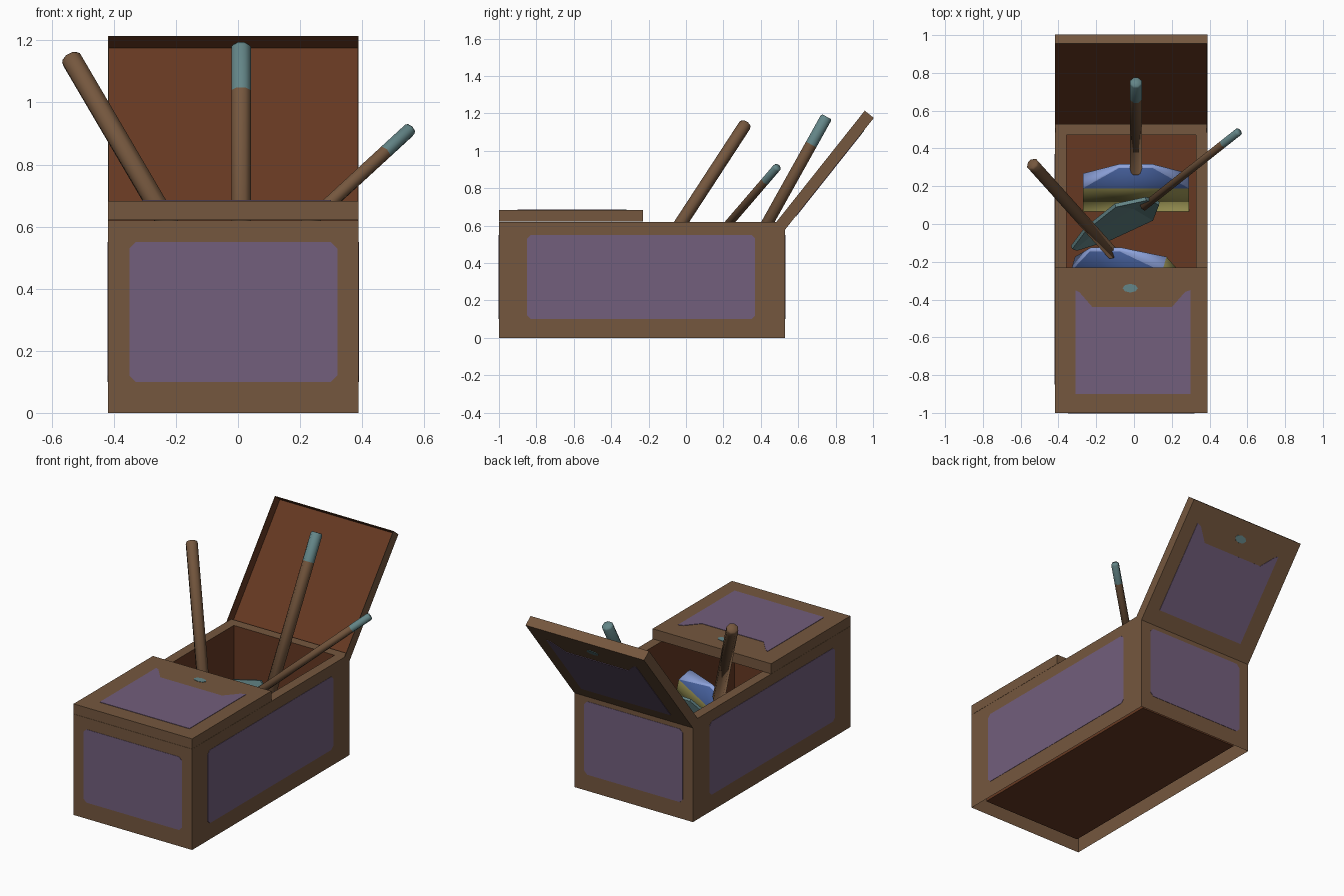
import bpy, bmesh, math
from mathutils import Vector as V

if "Cube" in bpy.data.objects:
    bpy.data.objects.remove(bpy.data.objects["Cube"])


def lin(c):
    c /= 255
    return c / 12.92 if c <= 0.04045 else ((c + 0.055) / 1.055) ** 2.4


def mat(name, r, g, b):
    m = bpy.data.materials.new(name)
    m.diffuse_color = (lin(r), lin(g), lin(b), 1)
    m.use_nodes = True
    m.node_tree.nodes["Principled BSDF"].inputs["Base Color"].default_value = m.diffuse_color
    return m


WOOD = mat("brown wood", 117, 87, 62)
INNER = mat("red brown wood", 102, 57, 34)
PURPLE = mat("purple panel", 114, 94, 124)
TEAL = mat("teal metal", 100, 134, 136)
BLUE = mat("blue cloth", 76, 104, 168)
PALE = mat("pale blue cloth", 142, 163, 220)
STRAW = mat("yellow straw", 155, 148, 84)


def make(name, verts, faces, mats, ids=None, recalc=True, smooth=False):
    me = bpy.data.meshes.new(name)
    me.from_pydata([tuple(v) for v in verts], [], faces)
    for m in mats:
        me.materials.append(m)
    for i, p in enumerate(me.polygons):
        p.material_index = ids[i] if ids else 0
        p.use_smooth = smooth
    if recalc:
        bm = bmesh.new()
        bm.from_mesh(me)
        bmesh.ops.recalc_face_normals(bm, faces=bm.faces)
        bm.to_mesh(me)
        bm.free()
    ob = bpy.data.objects.new(name, me)
    bpy.context.collection.objects.link(ob)
    return ob


def prism(name, pts, place, w0, w1, mats):
    """Extrude a 2D outline from depth w0 to w1."""
    n = len(pts)
    verts = [place(a, b, w) for w in (w0, w1) for a, b in pts]
    faces = [list(range(n)), list(range(n, 2 * n))]
    faces += [[i, (i + 1) % n, n + (i + 1) % n, n + i] for i in range(n)]
    return make(name, verts, faces, mats)


def rect(a0, a1, b0, b1, c=0):
    if not c:
        return [(a0, b0), (a1, b0), (a1, b1), (a0, b1)]
    return [(a0 + c, b0), (a1 - c, b0), (a1, b0 + c), (a1, b1 - c),
            (a1 - c, b1), (a0 + c, b1), (a0, b1 - c), (a0, b0 + c)]


X0, X1, Y0, Y1, H, T, FLOOR = -0.418, 0.388, -1.0, 0.53, 0.62, 0.06, 0.038

# Chest body: outer walls, rim, inner walls and a raised inner floor
verts = []
for d, z in ((0, 0), (0, H), (T, H), (T, FLOOR)):
    verts += [(a, b, z) for a, b in rect(X0 + d, X1 - d, Y0 + d, Y1 - d)]
faces, ids = [], []
for ring in range(3):
    for i in range(4):
        j = (i + 1) % 4
        faces.append([ring * 4 + i, ring * 4 + j, ring * 4 + 4 + j, ring * 4 + 4 + i])
        ids.append(1 if ring == 2 else 0)
faces.append([12, 13, 14, 15])
ids.append(1)
make("chest_body", verts, faces, [WOOD, INNER], ids, recalc=False)

# Purple side panels
end = rect(-0.35, 0.32, 0.10, 0.55, 0.02)
side = rect(-0.85, 0.37, 0.10, 0.55, 0.02)
for name, pts, place in (
        ("front_panel", end, lambda a, b, w: V((a, Y0 - w, b))),
        ("back_panel", end, lambda a, b, w: V((a, Y1 + w, b))),
        ("right_panel", side, lambda a, b, w: V((X1 + w, a, b))),
        ("left_panel", side, lambda a, b, w: V((X0 - w, a, b)))):
    prism(name, pts, place, -0.001, 0.002, [PURPLE])

# Two hollow lids, front closed and back open, each with panel and latch
horned = [(-0.31, 0.10), (0.30, 0.10), (0.30, 0.65), (0.27, 0.64),
          (0.20, 0.56), (-0.22, 0.56), (-0.29, 0.64), (-0.31, 0.65)]
oval = [(-0.02 + 0.04 * math.cos(k * math.pi / 4),
         0.66 + 0.023 * math.sin(k * math.pi / 4)) for k in range(8)]
for name, o, u, n in (
        ("front_lid", V((0, -1, H)), V((0, 1, 0)), V((0, 0, 1))),
        ("back_lid", V((0, 0.476, 0.612)), V((0, 0.622, 0.783)), V((0, 0.783, -0.622)))):
    def place(a, b, w, o=o, u=u, n=n):
        return o + V((a, 0, 0)) + u * b + n * w
    # rings: outer top, outer lip, inner lip, inner top
    verts = []
    for d, w in ((0, 0.063), (0, 0.001), (0.003, 0.001), (0.003, 0.059)):
        verts += [place(a, b, w) for a, b in rect(X0 + d, X1 - d, d, 0.77 - d)]
    faces, ids = [[0, 1, 2, 3], [12, 13, 14, 15]], [0, 1]
    for g in range(3):
        for k in range(4):
            j = (k + 1) % 4
            faces.append([g * 4 + k, g * 4 + j, g * 4 + 4 + j, g * 4 + 4 + k])
            ids.append(1 if g == 2 else 0)
    make(name, verts, faces, [WOOD, INNER], ids)
    prism(name + "_panel", horned, place, 0.062, 0.0655, [PURPLE])
    prism(name + "_latch", oval, place, 0.062, 0.0655, [TEAL])


def stick(name, a, b, r, tip=0, sides=8):
    """Pole from a to b with a chamfered end and optional teal grip."""
    d = b - a
    length = d.length
    d.normalize()
    p = d.cross(V((0, 0, 1))).normalized()
    q = d.cross(p)
    rings = [(0, r), (length - max(tip, 0.05), r), (length - 0.01, r), (length, r * 0.8)]
    verts = []
    for s, rr in rings:
        for k in range(sides):
            t = 2 * math.pi * (k + 0.5) / sides
            verts.append(a + d * s + (p * math.cos(t) + q * math.sin(t)) * rr)
    faces, ids = [], []
    for g in range(3):
        for k in range(sides):
            j = (k + 1) % sides
            faces.append([g * sides + k, g * sides + j, (g + 1) * sides + j, (g + 1) * sides + k])
            ids.append(1 if tip and g else 0)
    faces += [list(range(sides)), list(range(3 * sides, 4 * sides))]
    ids += [0, 1 if tip else 0]
    make(name, verts, faces, [WOOD, TEAL], ids, smooth=True)


def broom_head(name, top, d, across, length):
    """Blue sloped cap over a straight straw brush, cut off at the floor."""
    n = across.cross(d).normalized()
    # rows: distance down, half width, half thickness
    rows = [(0, 0.09, 0.012), (0.16, 0.28, 0.045), (length, 0.28, 0.045)]
    verts = [top + d * s + across * (w * sx) + n * (t * sy)
             for s, w, t in rows for sx, sy in ((-1, -1), (1, -1), (1, 1), (-1, 1))]
    verts = [v + d * min(0, (FLOOR + 0.005 - v.z) / d.z) for v in verts]
    faces, ids = [[0, 1, 2, 3], [8, 9, 10, 11]], [1, 2]
    for g in range(2):
        for k in range(4):
            j = (k + 1) % 4
            faces.append([g * 4 + k, g * 4 + j, g * 4 + 4 + j, g * 4 + 4 + k])
            ids.append(2 if g else k % 2)
    # the wide slopes of the cap are pale, its front and back are blue
    ids = [1 if i == 0 else m for i, m in enumerate(ids)]
    make(name, verts, faces, [BLUE, PALE, STRAW], ids, smooth=True)


# Upright broom at the back
tip = V((0.01, 0.752, 1.182))
down = V((0, -0.487, -0.873))
head = tip + down * 0.915
stick("back_broom_handle", head + down * 0.04, tip, 0.034, 0.17)
broom_head("back_broom_head", head, down, V((1, 0, 0)), 0.41)

# Leaning broom on the left
tip = V((-0.54, 0.32, 1.145))
down = V((0.44, -0.49, -0.75)).normalized()
head = tip + down * 0.925
stick("left_broom_handle", head + down * 0.04, tip, 0.035)
broom_head("left_broom_head", head + V((-0.02, 0, 0)), down,
           V((0.86, 0, 0.5)).normalized(), 0.41)

# Shovel leaning to the right
tip = V((0.556, 0.49, 0.915))
down = V((-0.637, -0.503, -0.585)).normalized()
neck = tip + down * 0.785
stick("shovel_handle", neck + down * 0.01, tip, 0.024, 0.13, 6)
down = V((-0.68, -0.41, -0.585)).normalized()
across = V((-0.22, 0.08, 0.2)).normalized()
up = across.cross(down).normalized()
if up.z < 0:
    up = -up
verts = []
for s, w, dip in ((-0.06, 0.05, 0.01), (0.08, 0.14, 0.03), (0.36, 0.095, 0.03), (0.54, 0.02, 0)):
    verts += [neck + down * s + across * (w * k) - up * (0 if k else dip) for k in (-1, 0, 1)]
faces = [[g * 3 + k, g * 3 + k + 1, g * 3 + k + 4, g * 3 + k + 3] for g in range(3) for k in range(2)]
blade = make("shovel_blade", verts, faces, [TEAL])
mod = blade.modifiers.new("thickness", 'SOLIDIFY')
mod.thickness = 0.02
mod.offset = 0
